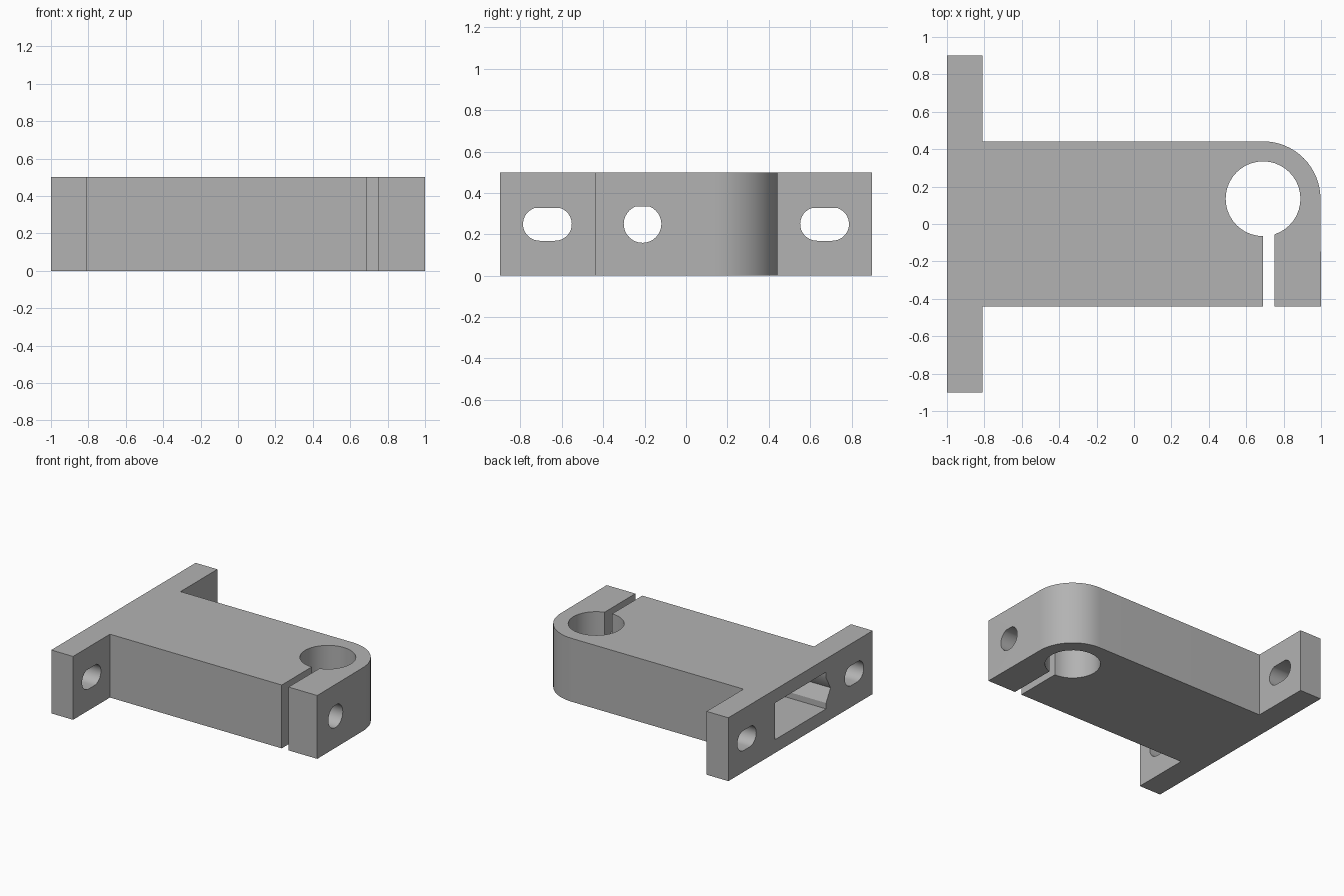
import bpy, bmesh
from math import pi, cos, sin, asin, radians
from mathutils import Vector

if "Cube" in bpy.data.objects:
    bpy.data.objects.remove(bpy.data.objects["Cube"], do_unlink=True)

HEIGHT = 0.5
MID = HEIGHT / 2
BORE = (0.69, 0.135)      # shared centre of the bore and the rounded corner
BOLT_Y = -0.21

grey = bpy.data.materials.new("plain grey")
grey.use_nodes = True
colour = (0.45, 0.45, 0.45, 1)
grey.diffuse_color = colour
grey.node_tree.nodes["Principled BSDF"].inputs["Base Color"].default_value = colour


def arc(cx, cy, r, start, end, n):
    """Points on an arc, angles in radians."""
    return [(cx + r * cos(start + (end - start) * i / n),
             cy + r * sin(start + (end - start) * i / n)) for i in range(n + 1)]


def rect(x0, x1, y0, y1):
    return [(x0, y0), (x1, y0), (x1, y1), (x0, y1)]


def prism(name, profile, start, end, axis="z"):
    """Extrude a profile along z (profile is x, y) or along x (profile is y, z)."""
    def place(p, d):
        return (p[0], p[1], d) if axis == "z" else (d, p[0], p[1])
    bm = bmesh.new()
    face = bm.faces.new([bm.verts.new(place(p, start)) for p in profile])
    new = bmesh.ops.extrude_face_region(bm, geom=[face])["geom"]
    shift = Vector(place((0, 0), end - start))
    bmesh.ops.translate(bm, vec=shift, verts=[v for v in new if isinstance(v, bmesh.types.BMVert)])
    bmesh.ops.recalc_face_normals(bm, faces=bm.faces)
    mesh = bpy.data.meshes.new(name)
    bm.to_mesh(mesh)
    bm.free()
    mesh.materials.append(grey)
    obj = bpy.data.objects.new(name, mesh)
    bpy.context.collection.objects.link(obj)
    return obj


def flat_top_hole(y, r, top, half):
    """Round or slotted hole profile whose top is cut flat for printing."""
    a = asin(top / r)
    right = arc(y + half, MID, r, -pi / 2, a, 14)
    left = arc(y - half, MID, r, pi - a, pi * 1.5, 14)
    return right + (left if half else left[:-1])


# Clamp block with mounting flange, as one outline
outline = [(-1, -0.9), (-0.81, -0.9), (-0.81, -0.44), (1, -0.44)]
outline += arc(*BORE, 0.307, 0, pi / 2, 16)
outline = [(min(x, 1), y) for x, y in outline]
outline += [(-0.81, 0.44), (-0.81, 0.9), (-1, 0.9)]
block = prism("shaft_clamp_block", outline, 0, HEIGHT)

# Cutters: shaft bore, clamping slit, rear pocket, nut trap, bolt and flange holes
cutters = [
    prism("bore_cutter", arc(*BORE, 0.2, 0, 2 * pi, 40)[:-1], -0.1, 0.6),
    prism("slit_cutter", rect(0.69, 0.75, -0.6, 0.1), -0.1, 0.6),
    prism("pocket_cutter", rect(-0.318, 0.318, 0.105, 0.395), -1.1, 0.38, "x"),
    prism("nut_trap_cutter", arc(BOLT_Y, MID, 0.165, 0, 2 * pi, 6)[:-1], -1.2, 0.5, "x"),
    prism("bolt_hole_cutter", flat_top_hole(BOLT_Y, 0.091, 0.085, 0), 0.3, 1.1, "x"),
]
for side in (-1, 1):
    cutters.append(prism("flange_hole_cutter", flat_top_hole(side * 0.67, 0.081, 0.077, 0.037),
                         -1.1, -0.7, "x"))

bpy.ops.object.select_all(action="DESELECT")
block.select_set(True)
bpy.context.view_layer.objects.active = block
for cutter in cutters:
    mod = block.modifiers.new(cutter.name, "BOOLEAN")
    mod.operation = "DIFFERENCE"
    mod.solver = "EXACT"
    mod.object = cutter
    bpy.ops.object.modifier_apply(modifier=mod.name)
    bpy.data.objects.remove(cutter, do_unlink=True)

bpy.ops.object.shade_smooth_by_angle(angle=radians(30))
